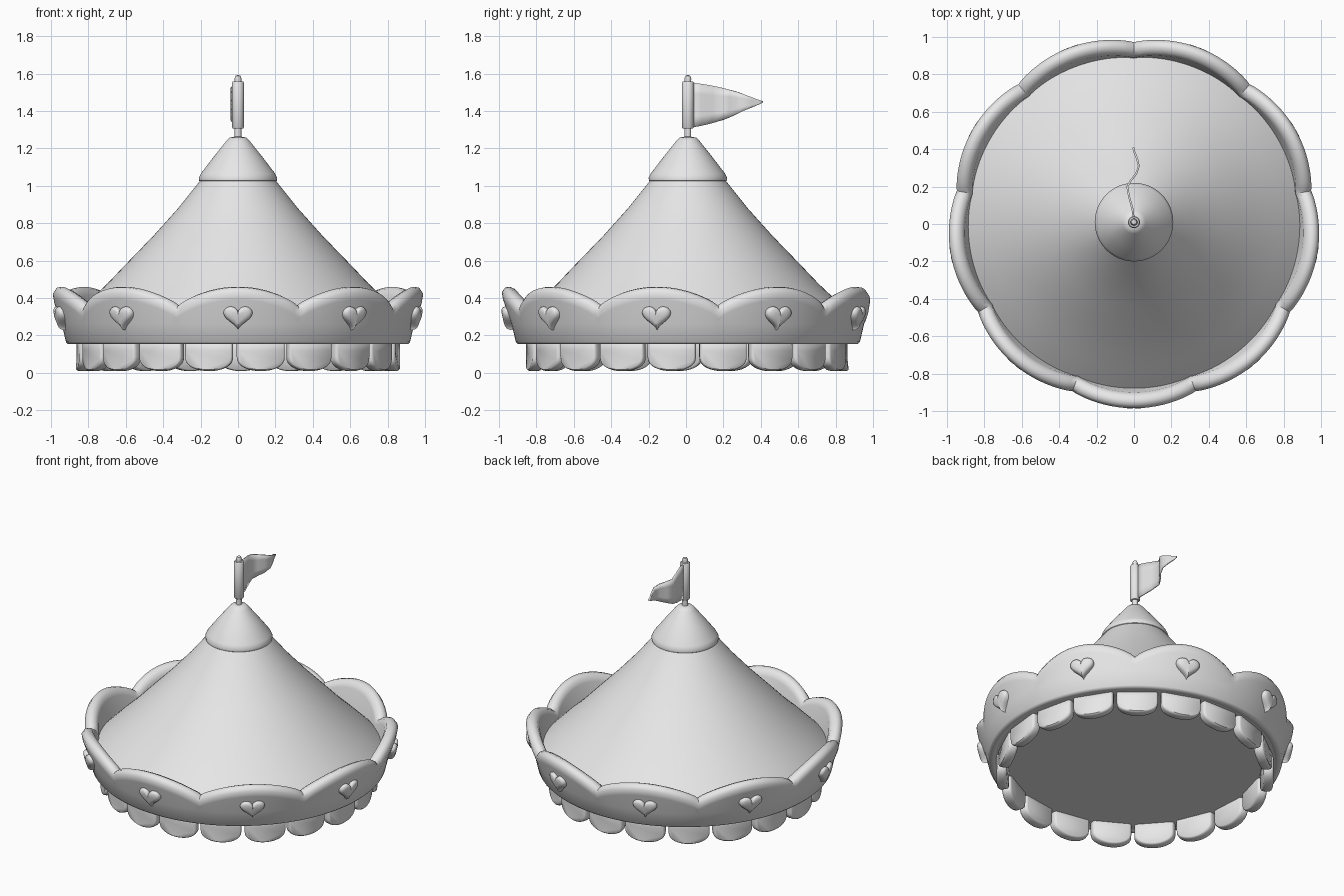
import bpy, bmesh, math
from math import sin, cos, pi, radians

if "Cube" in bpy.data.objects:
    bpy.data.objects.remove(bpy.data.objects["Cube"])

CY = 0.01      # centre line of the tent
LOBES = 9      # arches on the crown band, one heart each
SCALLOPS = 19

mat = bpy.data.materials.new("light grey")
mat.diffuse_color = (0.8, 0.8, 0.8, 1)
mat.use_nodes = True
mat.node_tree.nodes["Principled BSDF"].inputs["Base Color"].default_value = mat.diffuse_color


def polar(r, a, z):
    """Point at angle a, measured from the front towards the right."""
    return (r * sin(a), CY - r * cos(a), z)


def finish(bm, name, angle=40):
    bmesh.ops.remove_doubles(bm, verts=bm.verts, dist=1e-5)
    bmesh.ops.recalc_face_normals(bm, faces=bm.faces)
    me = bpy.data.meshes.new(name)
    bm.to_mesh(me)
    bm.free()
    me.materials.append(mat)
    ob = bpy.data.objects.new(name, me)
    bpy.context.collection.objects.link(ob)
    bpy.ops.object.select_all(action='DESELECT')
    ob.select_set(True)
    bpy.context.view_layer.objects.active = ob
    bpy.ops.object.shade_smooth_by_angle(angle=radians(angle))
    return ob


def skin(bm, rows, wrap):
    """Quads between neighbouring rows of points."""
    rows = [[bm.verts.new(p) for p in row] for row in rows]
    for a, b in zip(rows, rows[1:]):
        n = len(a)
        for i in range(n if wrap else n - 1):
            j = (i + 1) % n
            bm.faces.new((a[i], a[j], b[j], b[i]))
    return rows


def lathe(name, profile, n=64):
    bm = bmesh.new()
    rows = [[polar(max(r, 1e-7), 2 * pi * i / n, z) for i in range(n)]
            for r, z in profile]
    skin(bm, rows, True)
    bmesh.ops.dissolve_degenerate(bm, edges=bm.edges, dist=1e-5)
    return finish(bm, name)


def pad(name, outline, centre, angle, layers):
    """Puffy plate wrapped on the ring; layers are (radius, outline scale)."""
    bm = bmesh.new()
    cz = centre
    rows = []
    for r, k in layers:
        rows.append([polar(r + 0.22 * (z * k) * (name.startswith("heart")),
                           angle + s * k / 0.9, cz + z * k) for s, z in outline])
    rows = skin(bm, rows, True)
    bm.faces.new(rows[0])
    bm.faces.new(rows[-1])
    return finish(bm, name, 50)


# Roof cone, closed by a flat ceiling underneath
lathe("roof", [(0, 0.155), (0.88, 0.155), (0.89, 0.29), (0.78, 0.40), (0.70, 0.475),
               (0.60, 0.58), (0.45, 0.735), (0.32, 0.88), (0.20, 1.03), (0, 1.04)], 96)

# Roof cap
lathe("roof_cap", [(0, 1.02), (0.195, 1.018), (0.208, 1.027), (0.21, 1.042), (0.198, 1.066),
                   (0.13, 1.155), (0.062, 1.24), (0.045, 1.257), (0.02, 1.262), (0, 1.262)])

# Flag pole, its sleeve and the finial
lathe("pole", [(0, 1.24), (0.018, 1.24), (0.018, 1.57), (0, 1.57)], 20)
lathe("flag_sleeve", [(0, 1.305), (0.027, 1.305), (0.032, 1.312), (0.032, 1.55),
                      (0.027, 1.558), (0, 1.558)], 24)
lathe("finial", [(0, 1.555), (0.015, 1.558), (0.019, 1.572), (0.013, 1.588), (0, 1.593)], 20)

# Crown band with arched, rounded top edge that flares out at each lobe
N = LOBES * 24
rows = [[] for _ in range(11)]
for i in range(N):
    a = 2 * pi * i / N
    w = abs(cos(a * LOBES / 2)) ** 0.8
    top = 0.36 + 0.10 * w
    ro = 0.962 + 0.033 * w          # outer radius near the top edge
    ri = ro - 0.085
    section = [(0.865, 0.165), (0.875, 0.155), (0.908, 0.153), (0.920, 0.165),
               (0.942, 0.26), (ro - 0.007, top - 0.07), (ro, top - 0.03),
               (ro - 0.018, top - 0.004), (ro - 0.042, top),
               (ri + 0.015, top - 0.012), (ri, top - 0.045)]
    for row, (r, z) in zip(rows, section):
        row.append(polar(r, a, z))
bm = bmesh.new()
skin(bm, rows + [rows[0]], True)
finish(bm, "crown_band", 50)

# Hearts on the lobes
heart = []
for i in range(36):
    t = 2 * pi * i / 36
    heart.append((0.072 * sin(t) ** 3,
                  0.0043 * (13 * cos(t) - 5 * cos(2 * t) - 2 * cos(3 * t) - cos(4 * t)) + 0.01))
for i in range(LOBES):
    pad("heart_%d" % (i + 1), heart, 0.293, 2 * pi * i / LOBES,
        [(0.93, 1), (0.966, 1), (0.979, 0.92), (0.986, 0.75), (0.99, 0.45)])

# Hanging scallops under the band: straight sides, round lower edge
H = 0.138
scallop = [(-H, 0.08), (-H, 0.04), (-H, 0.0)]
scallop += [(-H * cos(pi * i / 16), -0.075 * sin(pi * i / 16) ** 0.85) for i in range(1, 16)]
scallop += [(H, 0.0), (H, 0.04), (H, 0.08)]
for i in range(SCALLOPS):
    shift = 0.003 * (-1) ** i       # neighbours overlap slightly
    pad("scallop_%d" % (i + 1), scallop, 0.084, 2 * pi * (i + 0.5) / SCALLOPS - 0.02,
        [(0.800 + shift, 0.9), (0.806 + shift, 0.97), (0.818 + shift, 1),
         (0.846 + shift, 1), (0.857 + shift, 0.97), (0.863 + shift, 0.9)])

# Waving pennant: hoist-to-tip stations (y, sideways wave, bottom, top)
stations = [(0.02, 0.0, 1.31, 1.555), (0.08, -0.008, 1.32, 1.545), (0.14, -0.025, 1.335, 1.535),
            (0.20, -0.036, 1.352, 1.522), (0.235, -0.015, 1.367, 1.512),
            (0.27, 0.012, 1.383, 1.503), (0.31, 0.026, 1.402, 1.489),
            (0.35, 0.016, 1.418, 1.473), (0.39, 0.0, 1.435, 1.458), (0.41, -0.004, 1.445, 1.452)]
bm = bmesh.new()
skin(bm, [[(x, y, lo + (hi - lo) * k / 4) for k in range(5)]
          for y, x, lo, hi in stations], False)
flag = finish(bm, "pennant", 60)
solid = flag.modifiers.new("cloth thickness", 'SOLIDIFY')
solid.thickness = 0.01
solid.offset = 0
